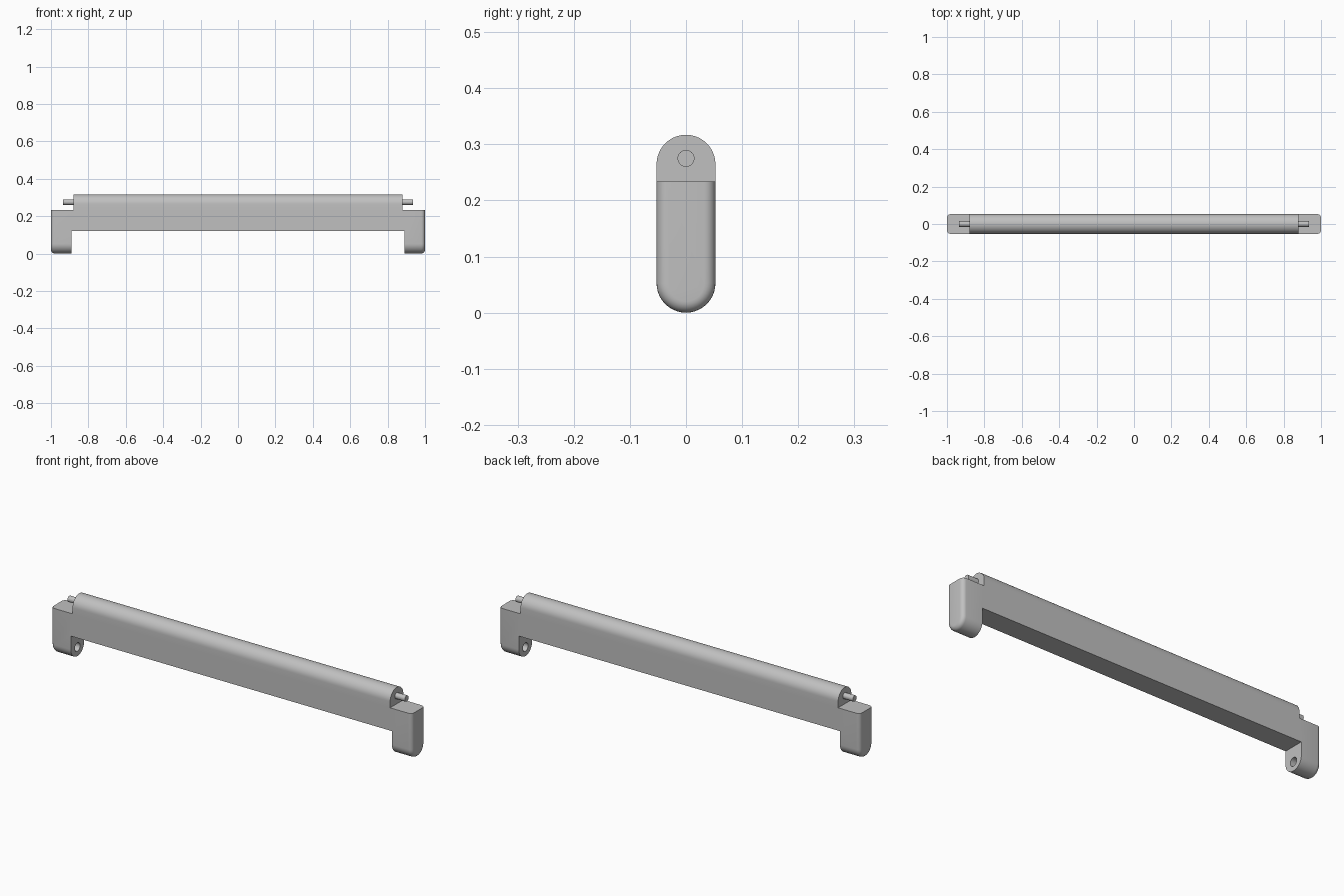
import bpy, bmesh, math
from mathutils import Matrix, Vector

cube = bpy.data.objects.get("Cube")
if cube:
    bpy.data.objects.remove(cube, do_unlink=True)

HEIGHT, RADIUS, FILLET = 0.317, 0.0525, 0.02
PIN_INSET = 0.042   # pin and socket distance from the rounded edges

grey = bpy.data.materials.new("light grey")
grey.use_nodes = True
colour = (0.53, 0.53, 0.53, 1)
grey.diffuse_color = colour
grey.node_tree.nodes["Principled BSDF"].inputs["Base Color"].default_value = colour


def make_object(name, bm):
    bmesh.ops.recalc_face_normals(bm, faces=bm.faces)
    mesh = bpy.data.meshes.new(name)
    bm.to_mesh(mesh)
    bm.free()
    mesh.materials.append(grey)
    obj = bpy.data.objects.new(name, mesh)
    bpy.context.collection.objects.link(obj)
    return obj


def add_box(bm, low, high):
    low, high = Vector(low), Vector(high)
    size = Matrix.Diagonal((high - low).to_4d())
    size[3][3] = 1
    bmesh.ops.create_cube(bm, size=1, matrix=Matrix.Translation((low + high) / 2) @ size)


def add_rod(bm, x0, x1, z, radius):
    place = Matrix.Translation(((x0 + x1) / 2, 0, z)) @ Matrix.Rotation(math.pi / 2, 4, "Y")
    bmesh.ops.create_cone(bm, cap_ends=True, segments=32, radius1=radius, radius2=radius,
                          depth=abs(x1 - x0), matrix=place)


def activate(obj):
    bpy.ops.object.select_all(action="DESELECT")
    obj.select_set(True)
    bpy.context.view_layer.objects.active = obj


def cut(target, cutter):
    cutter.hide_render = True
    mod = target.modifiers.new("cut", "BOOLEAN")
    mod.operation, mod.solver, mod.object = "DIFFERENCE", "EXACT", cutter
    activate(target)
    bpy.ops.object.modifier_apply(modifier=mod.name)
    bpy.data.objects.remove(cutter, do_unlink=True)


def stadium_ring(bm, x, inset, steps=20):
    """Upright slot outline across the bar, shrunk by inset."""
    ring = []
    for centre, start in ((HEIGHT - RADIUS, 0), (RADIUS, math.pi)):
        for i in range(steps + 1):
            a = start + math.pi * i / steps
            r = RADIUS - inset
            ring.append(bm.verts.new((x, r * math.cos(a), centre + r * math.sin(a))))
    return ring


# Bar: slot outline run along x with rounded end rims
rims = [(1 - FILLET + FILLET * math.sin(a), FILLET * (1 - math.cos(a)))
        for a in (math.pi / 2 * i / 6 for i in range(7))]
sections = [(-x, inset) for x, inset in reversed(rims)] + rims
bm = bmesh.new()
rings = [stadium_ring(bm, x, inset) for x, inset in sections]
for a, b in zip(rings, rings[1:]):
    for i in range(len(a)):
        j = (i + 1) % len(a)
        bm.faces.new((a[i], a[j], b[j], b[i]))
bm.faces.new(rings[0])
bm.faces.new(rings[-1])
bar = make_object("bar_with_legs", bm)

# Gap between the legs and notches above them
bm = bmesh.new()
add_box(bm, (-0.89, -0.2, -0.1), (0.89, 0.2, 0.12))
for low, high in ((-1.1, -0.88), (0.88, 1.1)):
    add_box(bm, (low, -0.2, 0.234), (high, 0.2, 0.5))
cut(bar, make_object("gap_cutter", bm))

# Blind sockets on the inner leg faces
bm = bmesh.new()
for side in (-1, 1):
    add_rod(bm, side * 0.85, side * 0.95, PIN_INSET + 0.003, 0.021)
cut(bar, make_object("socket_cutter", bm))

# Pivot pins
parts = [bar]
for side, name in ((1, "left_pin"), (-1, "right_pin")):
    bm = bmesh.new()
    add_rod(bm, side * 0.87, side * 0.935, HEIGHT - PIN_INSET, 0.015)
    parts.append(make_object(name, bm))

for obj in parts:
    activate(obj)
    bpy.ops.object.shade_smooth_by_angle(angle=math.radians(30))
